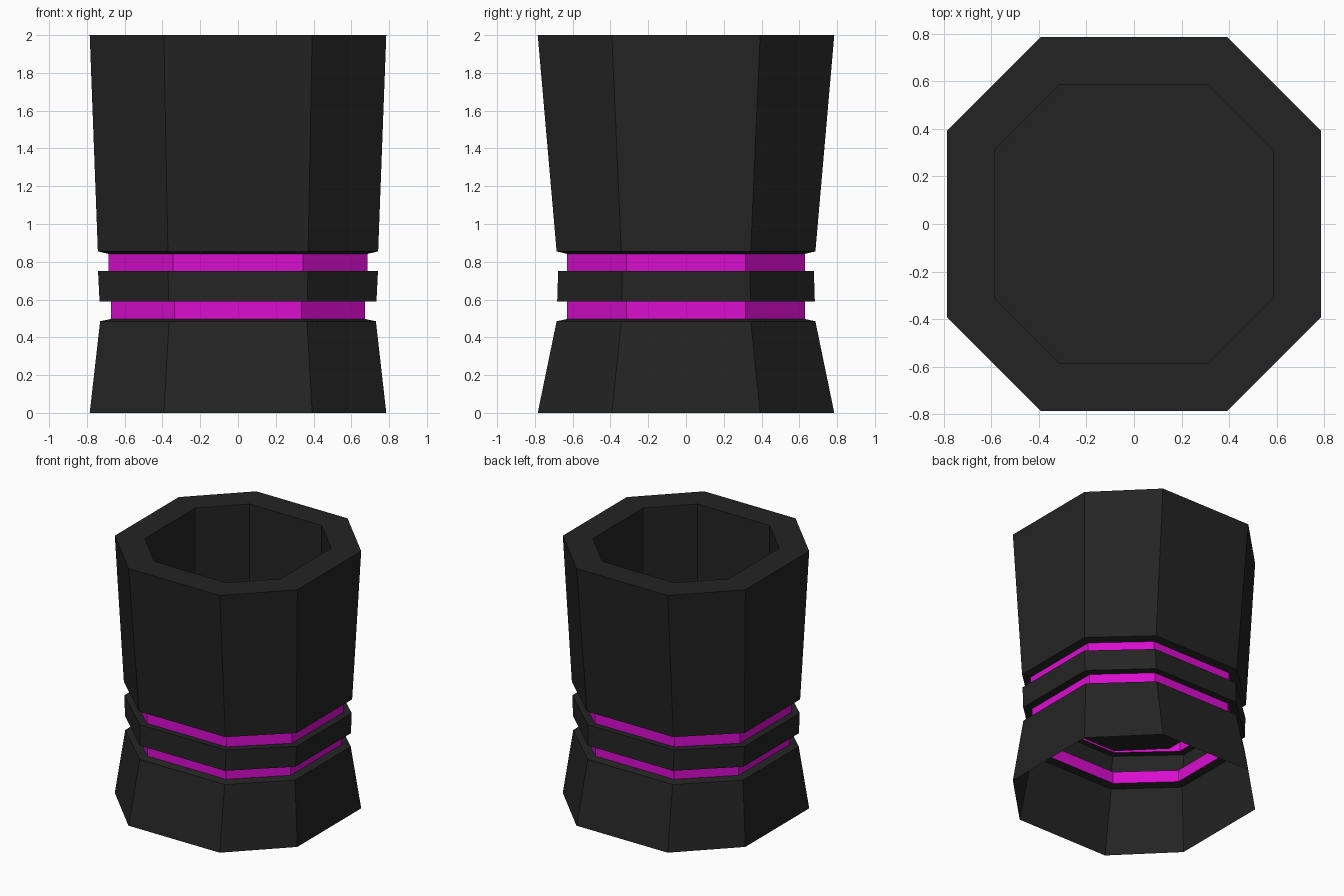
import bpy, bmesh

if "Cube" in bpy.data.objects:
    bpy.data.objects.remove(bpy.data.objects["Cube"])


def material(name, rgb):
    m = bpy.data.materials.new(name)
    m.diffuse_color = (*rgb, 1)
    m.use_nodes = True
    m.node_tree.nodes["Principled BSDF"].inputs["Base Color"].default_value = m.diffuse_color
    return m


DARK = material("charcoal", (0.0175, 0.0175, 0.0175))
GLOW = material("magenta", (0.70, 0.004, 0.62))


def ring(hx, hy, z, k=0.5):
    # chamfered rectangle, counter-clockwise, flat side length set by k
    a, b = hx * k, hy * k
    return [(hx, -b, z), (hx, b, z), (a, hy, z), (-a, hy, z),
            (-hx, b, z), (-hx, -b, z), (-a, -hy, z), (a, -hy, z)]


def loft(name, rings, mat, floor=False):
    # open octagonal shell through the rings, optionally closed at the last
    bm = bmesh.new()
    loops = [[bm.verts.new(p) for p in r] for r in rings]
    for lo, hi in zip(loops, loops[1:]):
        for i in range(8):
            j = (i + 1) % 8
            bm.faces.new((lo[i], lo[j], hi[j], hi[i]))
    if floor:
        bm.faces.new(loops[-1])
    me = bpy.data.meshes.new(name)
    bm.to_mesh(me)
    bm.free()
    me.materials.append(mat)
    ob = bpy.data.objects.new(name, me)
    bpy.context.collection.objects.link(ob)
    return ob


# flared foot, open underneath
loft("flared_base", [ring(.785, .785, 0), ring(.73, .685, .485),
                     ring(.673, .63, .497)], DARK)
# recessed lower light strip
loft("lower_light_band", [ring(.673, .63, .497), ring(.673, .63, .59)], GLOW)
# raised collar between the strips
loft("middle_collar", [ring(.673, .63, .59), ring(.733, .682, .59),
                       ring(.741, .677, .75), ring(.686, .63, .75)], DARK)
# recessed upper light strip
loft("upper_light_band", [ring(.686, .63, .75), ring(.686, .63, .842)], GLOW)
# upper body, rim and hollow cup with floor
loft("cup_body", [ring(.686, .63, .842), ring(.742, .685, .855),
                  ring(.785, .785, 2), ring(.585, .585, 2, .53),
                  ring(.585, .585, .73, .53)], DARK, floor=True)
